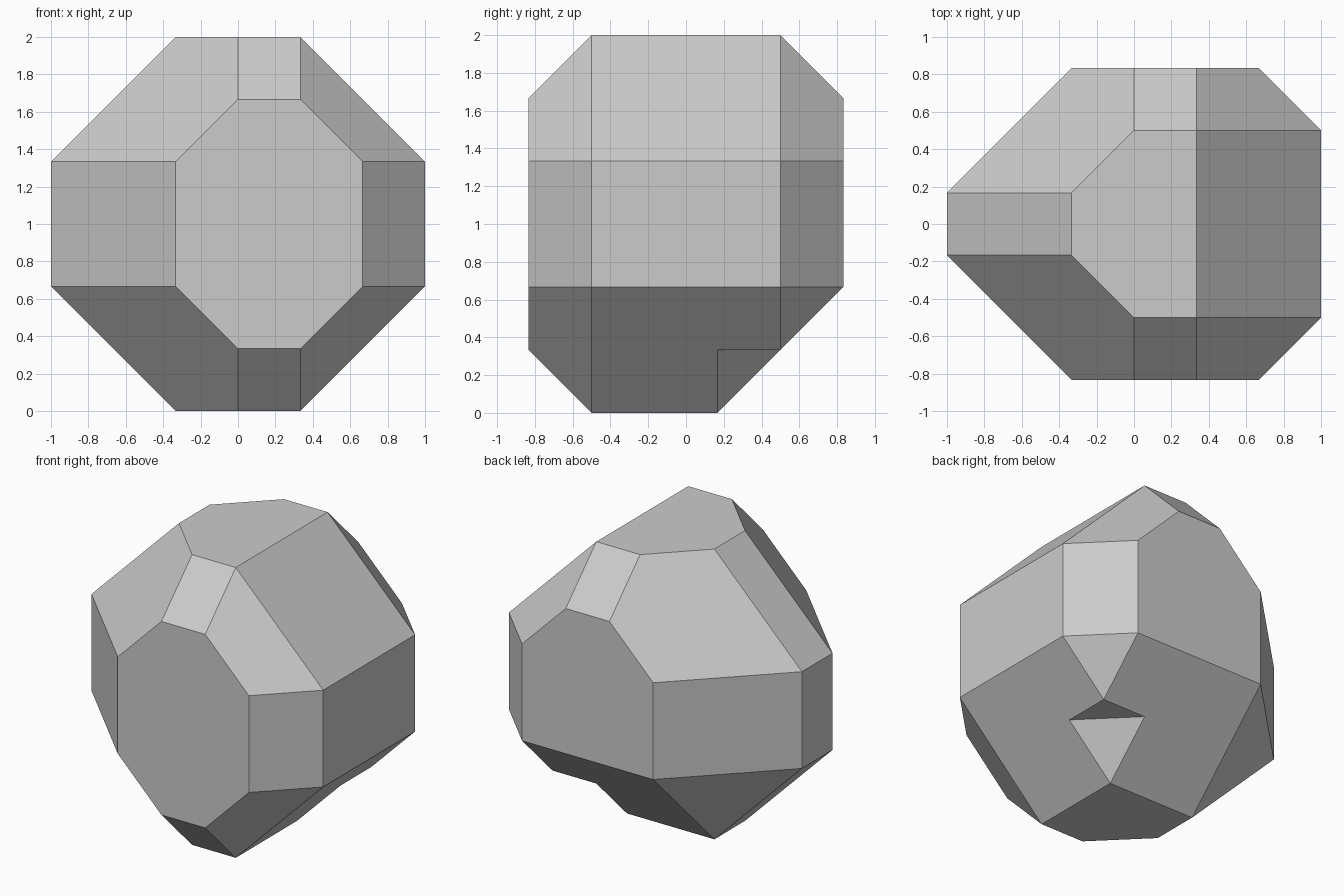
import bpy
import bmesh
from mathutils import Vector

cube = bpy.data.objects.get("Cube")
if cube:
    bpy.data.objects.remove(cube, do_unlink=True)

UNIT = 1 / 3  # the stone is laid out on a grid of thirds

grey = bpy.data.materials.new("stone_grey")
grey.use_nodes = True
colour = (0.6, 0.6, 0.6, 1)
grey.diffuse_color = colour
grey.node_tree.nodes["Principled BSDF"].inputs["Base Color"].default_value = colour


def split(bm, normal, distance, clear):
    """Slice along the plane normal . p = distance, optionally trimming and capping."""
    n = Vector(normal)
    bmesh.ops.bisect_plane(bm, geom=bm.verts[:] + bm.edges[:] + bm.faces[:], dist=1e-4,
                           plane_co=n * (distance / n.length_squared), plane_no=n,
                           clear_outer=clear)
    if clear:
        bmesh.ops.holes_fill(bm, edges=bm.edges[:], sides=0)
        bmesh.ops.remove_doubles(bm, verts=bm.verts[:], dist=1e-4)


# Block to be faceted
bm = bmesh.new()
bmesh.ops.create_cube(bm, size=1)
bmesh.ops.scale(bm, vec=(6, 5, 6), verts=bm.verts[:])

# Edge and corner facets; the left side is trimmed deeper than the right
for a in (-1, 1):
    for b in (-1, 1):
        split(bm, (a, 0, b), 4, True)
        split(bm, (a, b, 0), 4 + a / 2, True)
        split(bm, (0, a, b), 3.5 if (a, b) == (1, -1) else 4.5, True)
        for c in (-1, 1):
            split(bm, (a, b, c), 5 + a / 2, True)

# Notch under the back right corner: remove the wedge, then close it
slope = Vector((1, 1, -1))
split(bm, slope, 4.5, False)
split(bm, (0, 0, 1), -2, False)
wedge = [f for f in bm.faces
         if f.calc_center_median().dot(slope) > 4.51 and f.calc_center_median().z < -2.01]
bmesh.ops.delete(bm, geom=wedge, context='FACES')


def vert_at(*co):
    return min(bm.verts, key=lambda v: (v.co - Vector(co)).length)


tip, outer = vert_at(1, 0.5, -3), vert_at(2, 1.5, -2)
side, rear = vert_at(2, 0.5, -2), vert_at(1, 1.5, -2)
bm.faces.new((tip, side, rear))
bm.faces.new((outer, rear, side))

# Merge flat areas back into single facets
bmesh.ops.dissolve_limit(bm, angle_limit=0.01, verts=bm.verts[:], edges=bm.edges[:])
bmesh.ops.recalc_face_normals(bm, faces=bm.faces[:])
bmesh.ops.translate(bm, vec=(0, 0, 3), verts=bm.verts[:])
bmesh.ops.scale(bm, vec=(UNIT, UNIT, UNIT), verts=bm.verts[:])

mesh = bpy.data.meshes.new("faceted_stone")
bm.to_mesh(mesh)
bm.free()
mesh.materials.append(grey)
stone = bpy.data.objects.new("faceted_stone", mesh)
bpy.context.collection.objects.link(stone)
